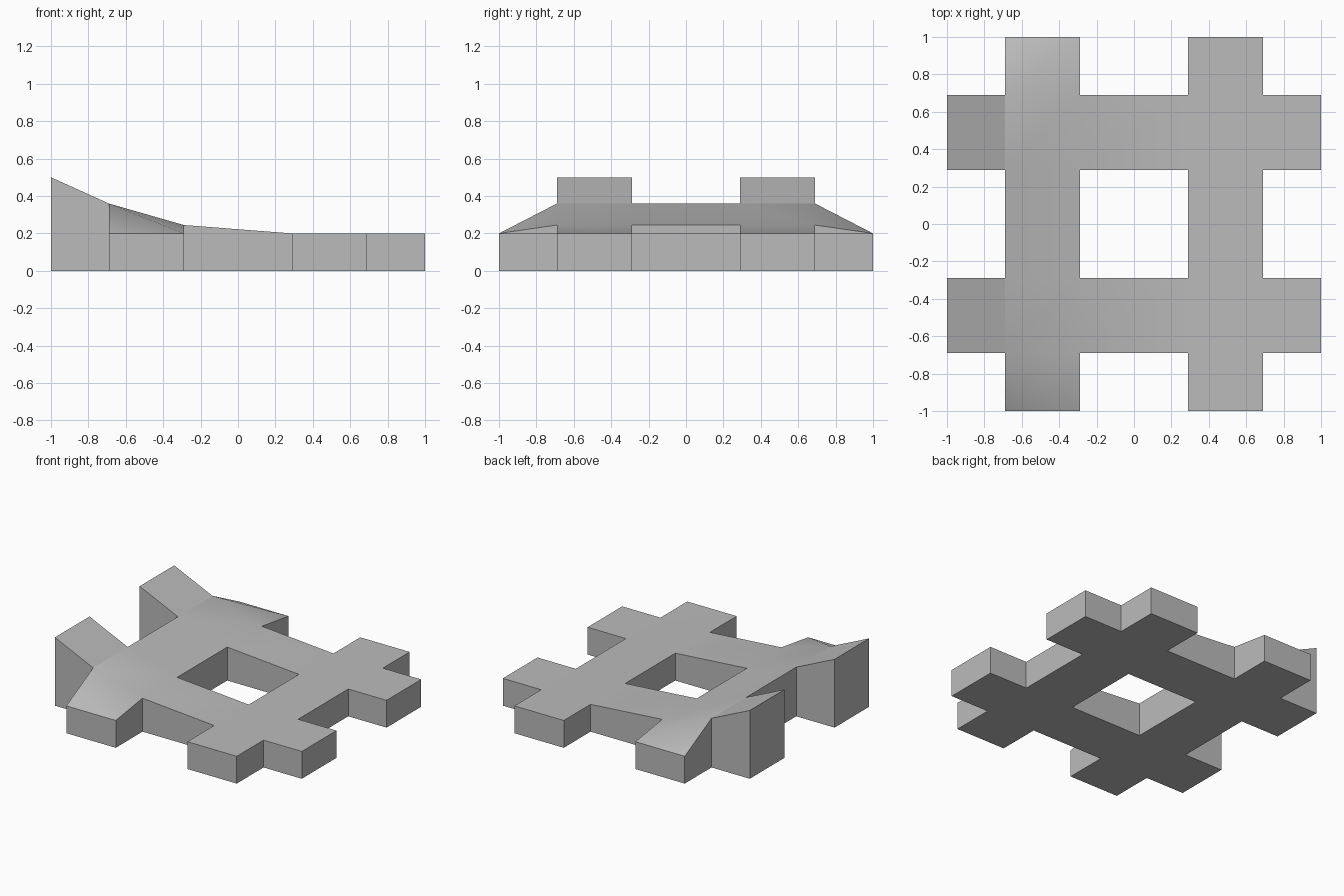
import bpy
import bmesh
import math

cube = bpy.data.objects.get("Cube")
if cube:
    bpy.data.objects.remove(cube, do_unlink=True)

# One plain grey material
grey = bpy.data.materials.new("plain grey")
grey.use_nodes = True
colour = (0.5, 0.5, 0.5, 1)
grey.diffuse_color = colour
grey.node_tree.nodes["Principled BSDF"].inputs["Base Color"].default_value = colour

# Grid lines shared by both directions, and top height along each x line
lines = [-1, -0.69, -0.29, 0.29, 0.69, 1]
heights = [0.5, 0.36, 0.245, 0.2, 0.2, 0.2]
low = 0.2
bars = (1, 3)
last = len(lines) - 1

bm = bmesh.new()
top, base = {}, {}


def corner(i, j):
    """Top vertex on a grid crossing, with its base vertex below."""
    if (i, j) not in top:
        z = low if j in (0, last) else heights[i]
        top[i, j] = bm.verts.new((lines[i], lines[j], z))
        base[top[i, j]] = bm.verts.new((lines[i], lines[j], 0))
    return top[i, j]


# Top surface of the crossed bars
for i in range(last):
    for j in range(last):
        if i not in bars and j not in bars:
            continue
        a, b, c, d = [corner(i + u, j + v) for u, v in ((0, 0), (1, 0), (1, 1), (0, 1))]
        if i == 1 and j == 0:      # twisted front ramp
            bm.faces.new((a, b, d))
            bm.faces.new((b, c, d))
        elif i == 1 and j == last - 1:   # twisted back ramp
            bm.faces.new((a, b, c))
            bm.faces.new((a, c, d))
        else:
            bm.faces.new((a, b, c, d))

# Flat underside and side walls
top_faces = list(bm.faces)
rim = [(e.verts[0], e.verts[1]) for e in bm.edges if e.is_boundary]
for face in top_faces:
    bm.faces.new([base[v] for v in reversed(face.verts)])
for p, q in rim:
    bm.faces.new((p, q, base[q], base[p]))
bmesh.ops.recalc_face_normals(bm, faces=bm.faces)

# Smooth slopes with crisp corners and a crisp seam at the raised arms
bm.normal_update()
for face in bm.faces:
    face.smooth = True
for edge in bm.edges:
    ends = [v.co for v in edge.verts]
    seam = all(abs(p.x - lines[1]) < 0.001 and abs(p.y) < 0.7 for p in ends)
    edge.smooth = not seam and edge.calc_face_angle(0) < math.radians(32)

mesh = bpy.data.meshes.new("crossed_bars_frame")
bm.to_mesh(mesh)
bm.free()
mesh.materials.append(grey)
frame = bpy.data.objects.new("crossed_bars_frame", mesh)
bpy.context.collection.objects.link(frame)
